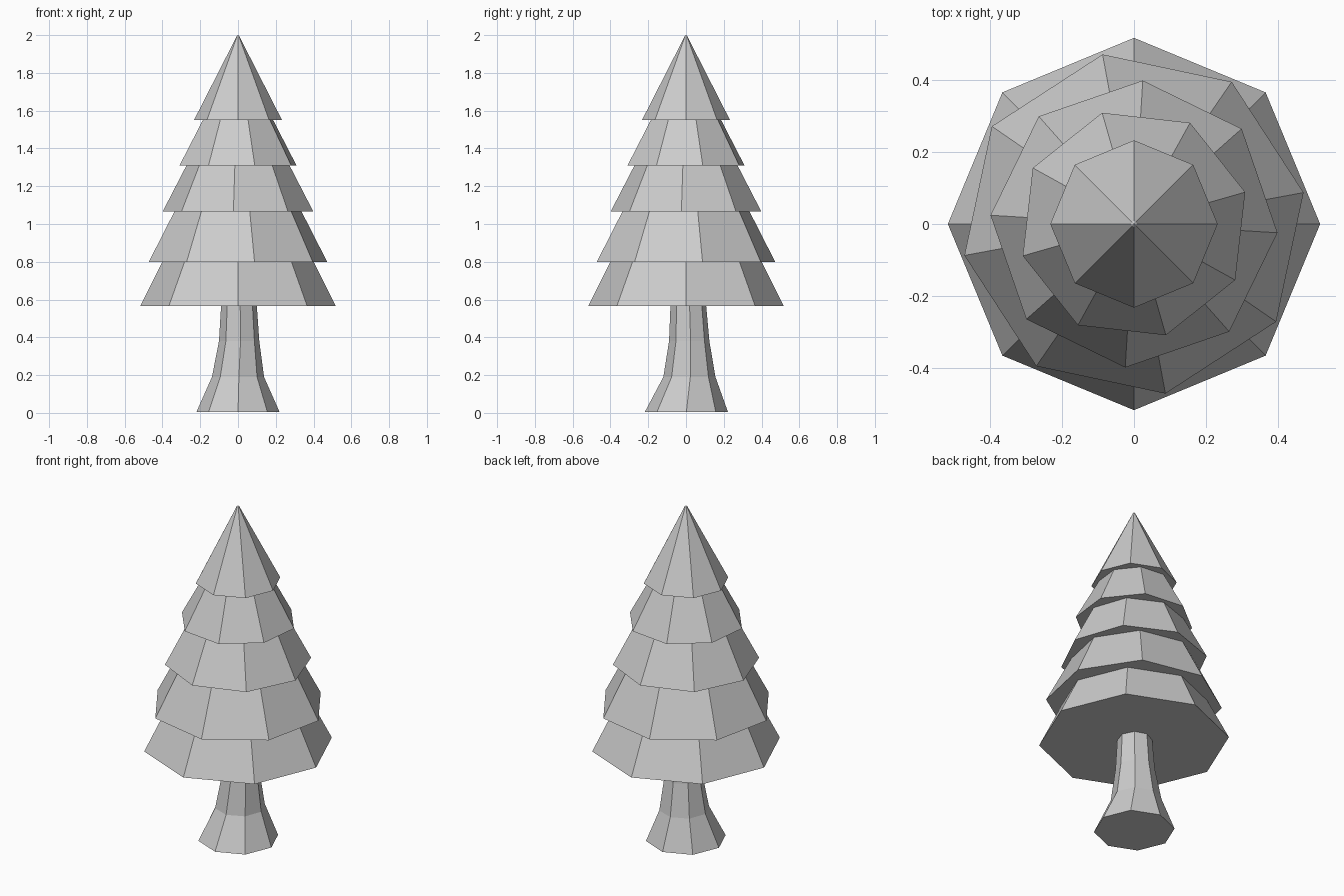
import bpy, bmesh
from math import cos, sin, radians, pi

if "Cube" in bpy.data.objects:
    bpy.data.objects.remove(bpy.data.objects["Cube"])

SIDES = 8


def lathe(name, rings, turn=0.0):
    """Closed faceted body from rings of (z, radius, x offset, y offset, extra twist)."""
    bm = bmesh.new()
    loops = []
    for z, r, ox, oy, tw in rings:
        a0 = radians(turn + tw)
        loops.append([bm.verts.new((ox + r * cos(a0 + 2 * pi * i / SIDES),
                                    oy + r * sin(a0 + 2 * pi * i / SIDES), z))
                      for i in range(SIDES)])
    for lo, hi in zip(loops, loops[1:]):
        for i in range(SIDES):
            j = (i + 1) % SIDES
            bm.faces.new((lo[i], lo[j], hi[j], hi[i]))
    bm.faces.new(loops[0][::-1])
    bm.faces.new(loops[-1])
    me = bpy.data.meshes.new(name)
    bm.to_mesh(me)
    bm.free()
    ob = bpy.data.objects.new(name, me)
    bpy.context.collection.objects.link(ob)
    return ob


# Flared, slightly leaning trunk
lathe("trunk", [(0.005, 0.22, 0.0, 0.002, 0),
                (0.19, 0.138, 0.0, 0.018, 2),
                (0.38, 0.107, 0.006, 0.017, 4),
                (0.58, 0.094, 0.005, 0.012, 4)])

# Stacked foliage skirts: base z, base radius, top z, top radius, rotation
tiers = [(0.565, 0.518, 0.82, 0.39, 0),
         (0.80, 0.48, 1.08, 0.335, 10.5),
         (1.065, 0.40, 1.33, 0.263, -3.5),
         (1.31, 0.322, 1.57, 0.183, 16)]
for n, (z0, r0, z1, r1, turn) in enumerate(tiers, 1):
    lathe(f"foliage_tier_{n}", [(z0, r0, 0, 0, 0), (z1, r1, 0, 0, 0)], turn)

# Top cone with a blunted tip
lathe("foliage_top", [(1.55, 0.233, 0, 0, 0),
                      (1.98, 0.014, 0, 0, 0),
                      (1.993, 0.008, 0, 0, 0),
                      (2.0, 0.001, 0, 0, 0)])
